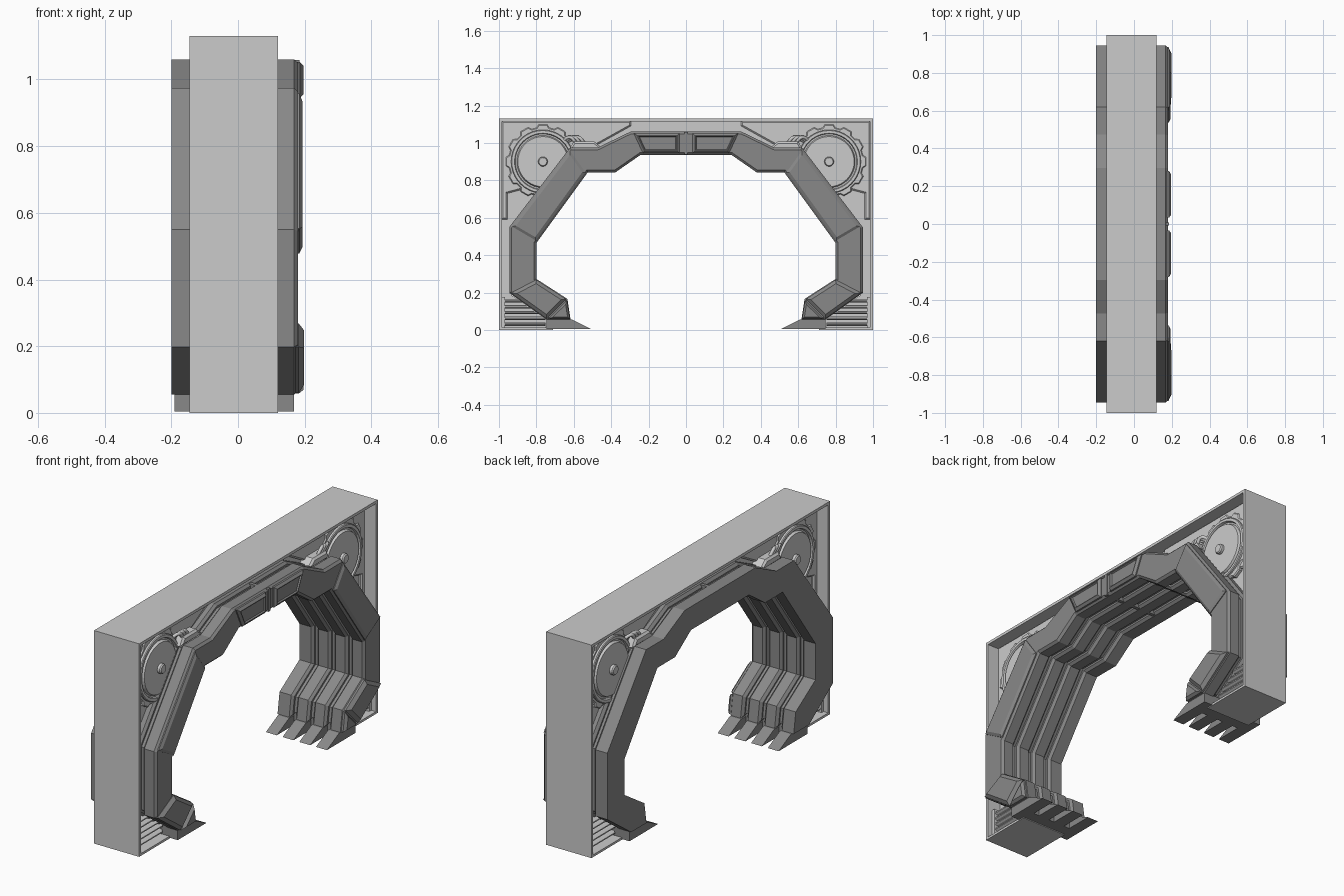
import bpy, bmesh
from math import sin, cos, pi
from mathutils import Vector

if "Cube" in bpy.data.objects:
    bpy.data.objects.remove(bpy.data.objects["Cube"])

C = -0.0125  # middle of the frame depth


def grey(name, v):
    m = bpy.data.materials.new(name)
    m.diffuse_color = (v, v, v, 1)
    m.use_nodes = True
    m.node_tree.nodes["Principled BSDF"].inputs["Base Color"].default_value = m.diffuse_color
    return m


LIGHT, DARK = grey("frame_grey", .55), grey("arch_grey", .25)


def inset(pts, d):
    """Mitred inward offset of a (y, z) outline; points on the centre plane stay on it."""
    n = len(pts)
    area = sum(pts[i][0] * pts[(i + 1) % n][1] - pts[(i + 1) % n][0] * pts[i][1] for i in range(n))
    s = 1 if area > 0 else -1
    out = []
    for i in range(n):
        p, a, b = Vector(pts[i]), Vector(pts[i - 1]), Vector(pts[(i + 1) % n])
        e, f = (p - a).normalized(), (b - p).normalized()
        n1, n2 = Vector((-e.y, e.x)) * s, Vector((-f.y, f.x)) * s
        q = p + (n1 + n2) * (d / max(0.3, 1 + n1.dot(n2)))
        out.append((0.0 if pts[i][0] == 0 else q.x, q.y))
    return out


def loft(name, parts, mat=LIGHT):
    """Each part = (outline, layers of (x, inset)); built on both sides of y = 0."""
    bm = bmesh.new()
    for pts, layers in parts:
        for side in (1, -1):
            rings = [[bm.verts.new((x, side * y, z)) for y, z in inset(pts, d)] for x, d in layers]
            n = len(pts)
            for r, t in zip(rings, rings[1:]):
                for i in range(n):
                    j = (i + 1) % n
                    bm.faces.new((r[i], r[j], t[j], t[i]))
            bm.faces.new(rings[0])
            bm.faces.new(rings[-1][::-1])
    bmesh.ops.recalc_face_normals(bm, faces=bm.faces)
    me = bpy.data.meshes.new(name)
    bm.to_mesh(me)
    bm.free()
    me.materials.append(mat)
    ob = bpy.data.objects.new(name, me)
    bpy.context.collection.objects.link(ob)
    return ob


def sym(*half):
    """Layers mirrored about the frame's middle, from (half depth, inset) pairs, inside out."""
    return [(C - h, d) for h, d in half[::-1]] + [(C + h, d) for h, d in half]


def ring(y, z, r, n):
    return [(y + r * cos(2 * pi * i / n), z + r * sin(2 * pi * i / n)) for i in range(n)]


def rect(y0, z0, y1, z1):
    return [(y0, z0), (y1, z0), (y1, z1), (y0, z1)]


outer = [(0, 1.06), (.297, 1.06), (.473, .975), (.62, .975), (.945, .55), (.945, .198), (.745, .055)]
inner = [(0, .936), (.243, .936), (.377, .843), (.525, .843), (.80, .465), (.80, .273), (.634, .166), (.617, .055)]
arch = outer + inner[::-1]

# Outer box frame
loft("outer_frame", [([(0, 1.13), (1, 1.13), (1, 0), (.71, 0), (.71, .012), (.985, .012),
                       (.985, 1.115), (0, 1.115)], sym((.1325, 0)))])

# Recessed web behind the arch, and raised corner plates
loft("web_panel", [([(0, 1.12), (.99, 1.12), (.99, .006), (.75, .006), (.735, .07)]
                    + [(y - .015 if y else 0, z - .015) for y, z in outer[:-1]][::-1], sym((.055, 0)))])
loft("corner_plates", [([(.295, 1.118), (.295, 1.09), (.475, .99), (.6, .955), (.73, .79), (.955, .73),
                         (.955, .59), (.987, .59), (.987, 1.118)], sym((.062, 0), (.07, .008)))])

# Arch core and four ribs
loft("arch_core", [(arch, [(-.19, .022), (.17, .022)])], DARK)
ribs = []
for i in range(4):
    x0 = -.2 + i * .1
    x1 = x0 + .08
    lay = [(x0, 0)] if i == 0 else [(x0, .014), (x0 + .012, 0)]
    lay += [(x1 - .012, 0), (x1, .012)]
    ribs.append((arch, lay))
loft("arch_ribs", ribs, DARK)

# Raised armour panels on the +x face
frame_lay = [(.17, 0), (.186, 0), (.197, .012), (.197, .016), (.19, .02)]
plain = [(.17, .01), (.184, .01), (.193, .024)]
loft("top_panels", [([(.035, 1.052), (.28, 1.052), (.23, .945), (.035, .945)], frame_lay)], DARK)
loft("side_panels", [([outer[3], outer[4], inner[4], inner[3]], plain)], DARK)
loft("lower_panels", [([outer[5], inner[5], inner[6], outer[6]], [(.17, .004), (.182, .004), (.198, .022)]),
                      ([outer[6], inner[6], inner[7]], [(.17, .003), (.182, .003), (.196, .014)])], DARK)
loft("centre_seam", [([(0, 1.058), (.009, 1.058), (.009, .938), (0, .938)], [(-.19, 0), (.184, 0)])], DARK)

# Clawed feet
loft("foot_base", [([(.65, .004), (.745, .004), (.745, .06), (.70, .09), (.65, .09)],
                    [(-.185, 0), (.165, 0)])], DARK)
claw = [(.505, .004), (.607, .055), (.745, .055), (.745, .004)]
loft("foot_claws", [(claw, [(-.19 + i * .098, 0), (-.126 + i * .098, 0)]) for i in range(4)], DARK)

# Gears in the upper corners
gy, gz = .765, .9
cog = []
for i in range(12):
    for off, r in ((-.36, .184), (-.22, .2), (.22, .2), (.36, .184)):
        a = 2 * pi * (i + off) / 12
        cog.append((gy + r * cos(a), gz + r * sin(a)))
loft("gear_cogs", [(cog, sym((.07, 0), (.076, .005)))])
loft("gear_discs", [(ring(gy, gz, .17, 40), sym((.086, 0), (.09, .004), (.09, .018), (.078, .022),
                                                (.078, .03), (.092, .036))),
                    (ring(gy, gz, .026, 16), sym((.106, 0), (.112, .005)))])

# Brackets and hoses between the arch and the gears
loft("hose_brackets", [([(.44, .965), (.49, 1.008), (.60, 1.008), (.625, .965)],
                        sym((.108, 0), (.118, .01)))])
for side in (1, -1):
    cu = bpy.data.curves.new("hoses", 'CURVE')
    cu.dimensions = '3D'
    cu.bevel_depth = .009
    cu.bevel_resolution = 2
    cu.resolution_u = 5
    cu.materials.append(LIGHT)
    for end in (1, -1):
        for k in range(3):
            sp = cu.splines.new('BEZIER')
            sp.bezier_points.add(2)
            path = [(.098, .545 + k * .022, 1.0), (.1, .575 + k * .022, 1.03), (.075, .63 + k * .015, 1.01)]
            for bp, (x, y, z) in zip(sp.bezier_points, path):
                bp.co = (C + end * x, side * y, z)
                bp.handle_left_type = bp.handle_right_type = 'AUTO'
    bpy.context.collection.objects.link(bpy.data.objects.new("hoses", cu))

# Louvres in the lower corners
slats = []
for i in range(5):
    z = .022 + i * .031
    y0 = max(.75, .745 + (z - .055) * 1.35 - .01)
    slats.append((rect(y0, z, .987, z + .018), sym((.09, 0), (.1, .006))))
slats.append((rect(.968, .012, .987, .175), sym((.105, 0))))
loft("louvres", slats)
